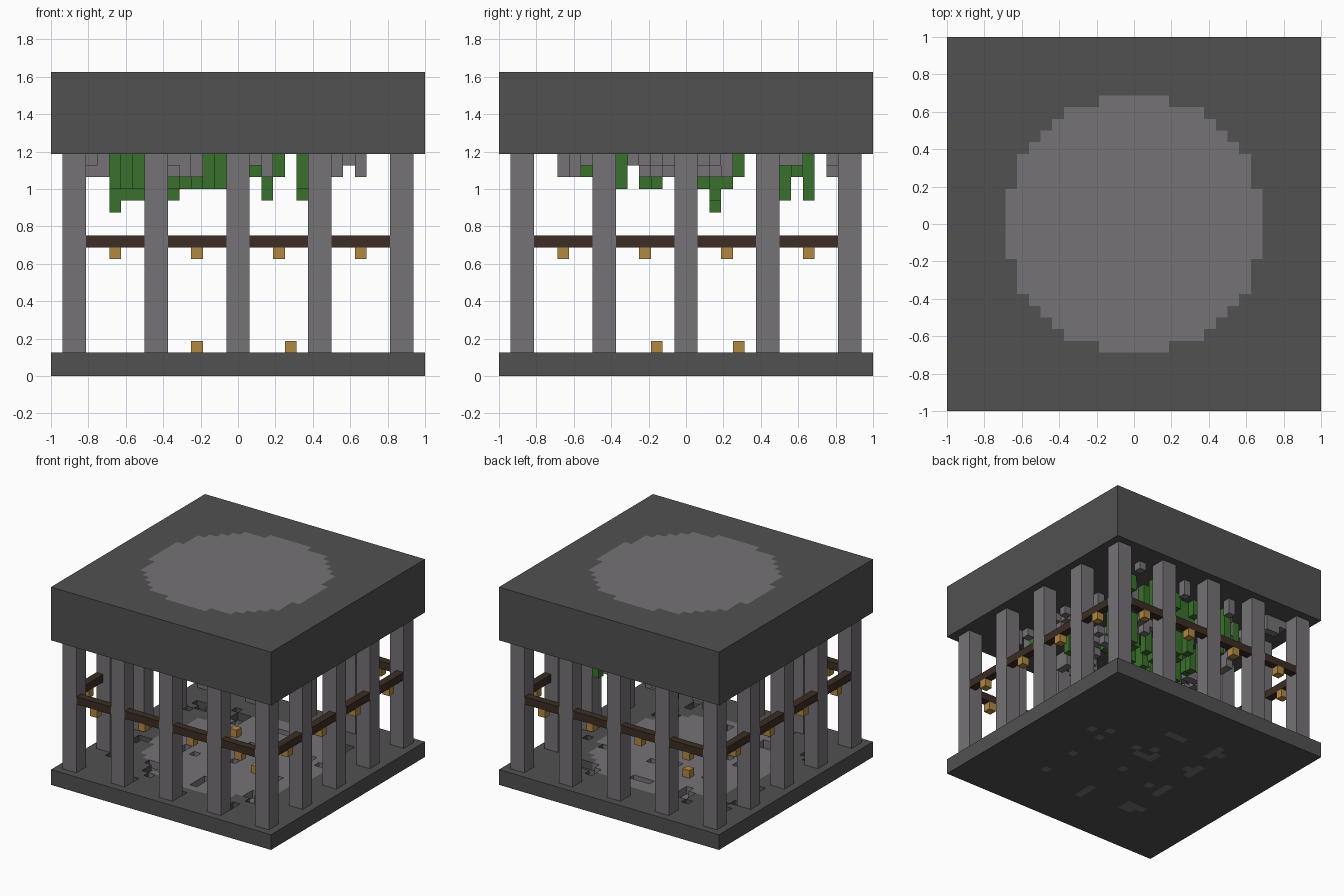
import bpy, bmesh, math, random

random.seed(7)
V = 1 / 16  # edge of one block

cube = bpy.data.objects.get("Cube")
if cube:
    bpy.data.objects.remove(cube)


def material(name, r, g, b):
    m = bpy.data.materials.new(name)
    m.use_nodes = True
    m.diffuse_color = (r, g, b, 1)
    m.node_tree.nodes["Principled BSDF"].inputs["Base Color"].default_value = (r, g, b, 1)
    return m


dark = material("dark stone", .082, .082, .082)
grey = material("grey stone", .18, .168, .181)
wood = material("dark wood", .045, .027, .017)
gold = material("lantern gold", .434, .246, .055)
green = material("vine green", .042, .162, .025)


def block_object(name, cells, mats):
    """Skin a dict of cell -> material index with merged flat faces."""
    bm = bmesh.new()
    verts = {}

    def vert(p):
        if p not in verts:
            verts[p] = bm.verts.new([c * V for c in p])
        return verts[p]

    for cell, index in cells.items():
        for axis in range(3):
            for side in (0, 1):
                near = list(cell)
                near[axis] += 2 * side - 1
                if tuple(near) in cells:
                    continue
                u, w = (axis + 1) % 3, (axis + 2) % 3
                ring = []
                for du, dw in ((0, 0), (1, 0), (1, 1), (0, 1)):
                    p = list(cell)
                    p[axis] += side
                    p[u] += du
                    p[w] += dw
                    ring.append(vert(tuple(p)))
                face = bm.faces.new(ring if side else ring[::-1])
                face.material_index = index
    bmesh.ops.dissolve_limit(bm, angle_limit=.01, verts=bm.verts[:], edges=bm.edges[:],
                             delimit={'MATERIAL'})
    mesh = bpy.data.meshes.new(name)
    bm.to_mesh(mesh)
    bm.free()
    for m in mats:
        mesh.materials.append(m)
    obj = bpy.data.objects.new(name, mesh)
    bpy.context.collection.objects.link(obj)
    return obj


def in_disc(i, j):
    return math.hypot(i + .5, j + .5) < 11


def turns(i, j):
    """The four quarter-turn copies of a cell."""
    return ((i, j), (-1 - j, i), (-1 - i, -1 - j), (j, -1 - i))


def patch(i, j, shift):
    return math.sin(i * .9 + shift) + math.sin(j * 1.1 - shift) + random.uniform(-1, 1)


full = range(-16, 16)
inner = range(-13, 13)

# Roof slab with a round grey panel flush in its top
block_object("roof", {(i, j, k): int(k == 25 and in_disc(i, j))
                      for i in full for j in full for k in range(19, 26)}, [dark, grey])

# Floor slab with worn paving and a round grey centre
floor = {}
for i in full:
    for j in full:
        floor[i, j, 0] = 0
        colour = int(in_disc(i, j))
        worn = i in inner and j in inner and patch(i, j, 1.3) > (1.6 if colour else .9)
        if worn:
            floor[i, j, 0] = colour
        else:
            floor[i, j, 1] = colour
block_object("floor", floor, [dark, grey])

# Ring of square pillars
starts = (-15, -8, -1, 6, 13)
taken = {s + d for s in starts for d in (0, 1)}
for a in starts:
    for b in starts:
        if abs(a + 1) > 13 or abs(b + 1) > 13 or a in (-15, 13) or b in (-15, 13):
            block_object("pillar", {(a + p, b + q, k): 0 for p in (0, 1) for q in (0, 1)
                                    for k in range(2, 19)}, [grey])

# Rails between the pillars on all four sides
rails = {(*c, 11): 0 for i in inner if i not in taken for c in turns(i, -15)}
block_object("rails", rails, [wood])

# Lanterns under the rails, and two on the floor
lanterns = {(*c, 10): 0 for i in (-11, -4, 3, 10) for c in turns(i, -15)}
block_object("rail_lanterns", lanterns, [gold])
block_object("floor_lanterns", {(4, -3, 2): 0, (-4, 4, 2): 0}, [gold])

# Hanging depth allowed along each axis, in blocks
drop_x = dict(zip(inner, map(int, "22544224333333242142221222")))
drop_y = dict(zip(inner, map(int, "22222333133233353222242422")))
vine_x = {-11, -10, -9, -6, -5, -4, -3, -2, -1, 0, 1, 2, 3, 5, 8}
vine_y = {-9, -6, -4, -3, -2, -1, 0, 1, 2, 3, 4, 8, 9, 10}

# Broken stone hanging from the roof
stone = {}
for i in inner:
    for j in inner:
        if patch(i, j, .4) > 1:
            for k in range(min(random.choice((1, 2, 2)), drop_x[i], drop_y[j])):
                stone[i, j, 18 - k] = 0

# Vines: reach the deepest drop of each row and column, then a loose fill
roots = set()
for i in vine_x:
    roots.add((i, random.choice([j for j in vine_y if drop_y[j] >= min(drop_x[i], 4)])))
for j in vine_y:
    roots.add((random.choice([i for i in vine_x if drop_x[i] >= min(drop_y[j], 4)]), j))
roots.add((-11, 2))
roots |= {(i, j) for i in vine_x for j in vine_y if random.random() < .1}
vines = {(i, j, 18 - k): 0 for i, j in sorted(roots)
         for k in range(min(drop_x[i], drop_y[j]))}
stone = {c: m for c, m in stone.items() if c not in vines}
block_object("hanging_stone", stone, [grey])
block_object("hanging_vines", vines, [green])
